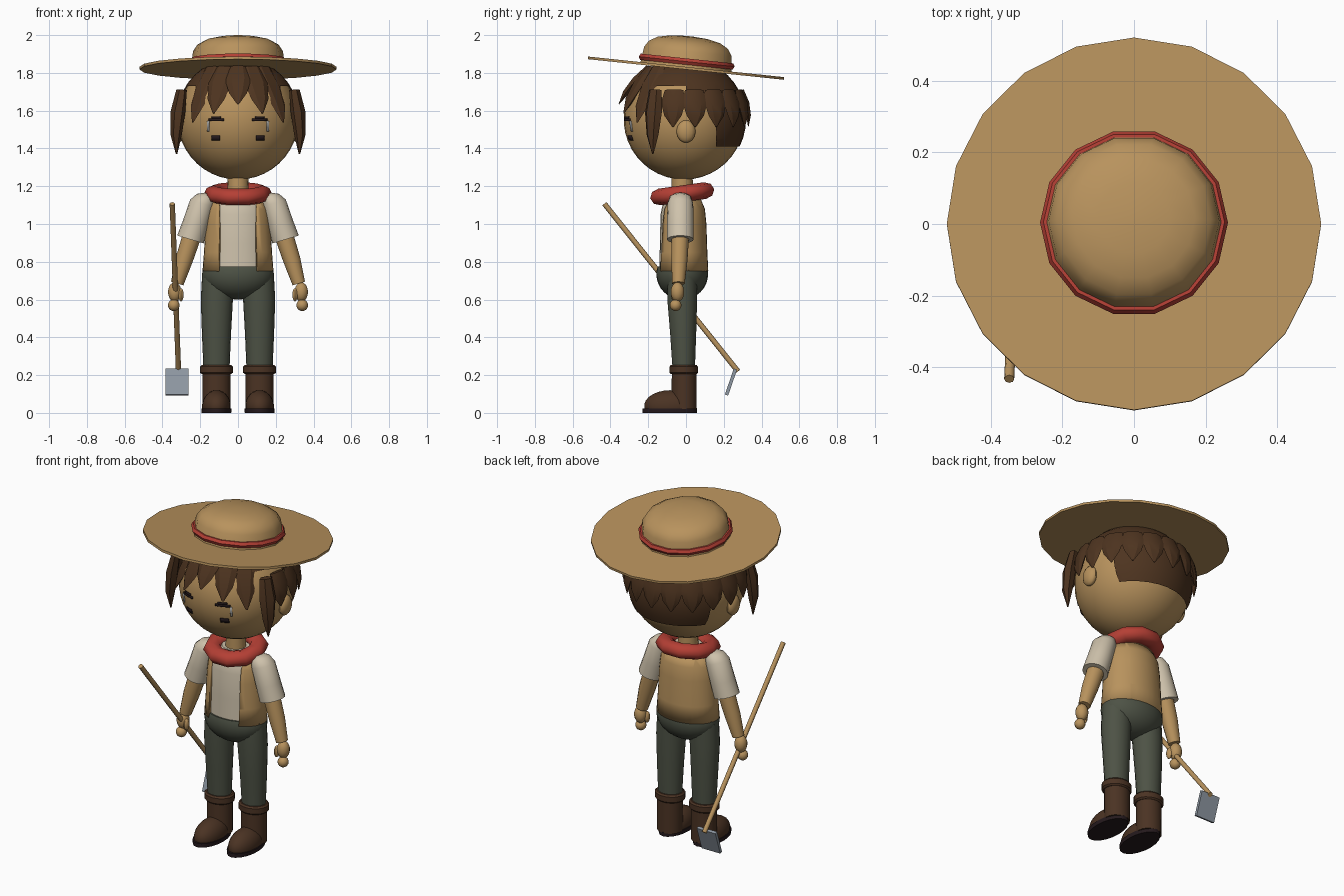
import bpy, bmesh, math
from mathutils import Vector, Matrix

if "Cube" in bpy.data.objects:
    bpy.data.objects.remove(bpy.data.objects["Cube"], do_unlink=True)


def material(name, *rgb):
    m = bpy.data.materials.new(name)
    m.use_nodes = True
    m.diffuse_color = (*rgb, 1)
    m.node_tree.nodes["Principled BSDF"].inputs["Base Color"].default_value = (*rgb, 1)
    return m


TAN = material("tan", .48, .29, .11)
HAIR = material("dark_brown", .075, .034, .014)
RED = material("red", .46, .05, .035)
CREAM = material("cream", .62, .54, .41)
GREEN = material("grey_green", .075, .085, .06)
BOOT = material("boot_brown", .07, .033, .017)
SOLE = material("sole_dark", .018, .01, .012)
STEEL = material("steel", .27, .31, .36)
WHITE = material("eye_white", .8, .8, .78)

X, Y, Z = Vector((1, 0, 0)), Vector((0, 1, 0)), Vector((0, 0, 1))


def finish(bm, name, mat, angle=40, matrix=None):
    bmesh.ops.recalc_face_normals(bm, faces=bm.faces)
    me = bpy.data.meshes.new(name)
    bm.to_mesh(me)
    bm.free()
    ob = bpy.data.objects.new(name, me)
    bpy.context.collection.objects.link(ob)
    me.materials.append(mat)
    if matrix:
        me.transform(matrix)
    if angle:
        bpy.ops.object.select_all(action='DESELECT')
        ob.select_set(True)
        bpy.context.view_layer.objects.active = ob
        bpy.ops.object.shade_smooth_by_angle(angle=math.radians(angle))
    return ob


def loft(bm, sections, u=X, v=Y, sides=16):
    """Sections are (centre, half size along u, half size along v)."""
    rings = []
    for c, a, b in sections:
        c = Vector(c)
        rings.append([bm.verts.new(c + u * a * math.cos(t) + v * b * math.sin(t))
                      for t in (math.tau * i / sides for i in range(sides))])
    for r, q in zip(rings, rings[1:]):
        for i in range(sides):
            j = (i + 1) % sides
            bm.faces.new((r[i], r[j], q[j], q[i]))
    bm.faces.new(rings[0])
    bm.faces.new(rings[-1])


def solid(name, mat, sections, sides=16, angle=40, u=X, v=Y, matrix=None):
    bm = bmesh.new()
    loft(bm, sections, u, v, sides)
    return finish(bm, name, mat, angle, matrix)


def ball(name, mat, centre, size, seg=20, cut=None, below=True):
    bm = bmesh.new()
    m = Matrix.Translation(centre) @ Matrix.Diagonal((*size, 1))
    bmesh.ops.create_uvsphere(bm, u_segments=seg, v_segments=seg * 2 // 3, radius=1, matrix=m)
    if cut is not None:
        bmesh.ops.bisect_plane(bm, geom=bm.verts[:] + bm.edges[:] + bm.faces[:], plane_co=(0, 0, cut),
                               plane_no=Z, clear_inner=below, clear_outer=not below)
        bmesh.ops.holes_fill(bm, edges=[e for e in bm.edges if e.is_boundary])
    return finish(bm, name, mat)


def ring(name, mat, major, minor, seg, sides, matrix, flat=1.0):
    bm = bmesh.new()
    g = [[bm.verts.new(((major + minor * math.cos(b)) * math.cos(a),
                        (major + minor * math.cos(b)) * math.sin(a), minor * flat * math.sin(b)))
          for b in (math.tau * j / sides for j in range(sides))]
         for a in (math.tau * i / seg for i in range(seg))]
    for i in range(seg):
        for j in range(sides):
            i2, j2 = (i + 1) % seg, (j + 1) % sides
            bm.faces.new((g[i][j], g[i2][j], g[i2][j2], g[i][j2]))
    return finish(bm, name, mat, 50, matrix)


# Head, neck
HEAD, R = Vector((0, -.01, 1.555)), .32
ball("head", TAN, HEAD, (R, R, R), 32)
solid("neck", TAN, [((0, -.02, 1.12), .058, .058), ((0, -.02, 1.27), .055, .055)])

# Hair cap: crown of the head plus a panel down the back
bm = bmesh.new()
bmesh.ops.create_uvsphere(bm, u_segments=32, v_segments=20, radius=R + .008, matrix=Matrix.Translation(HEAD))
for co, no in (((0, 0, 1.73), Z), ((0, 0, 1.69), Z), ((0, 0, 1.41), Z), ((0, 0, 0), Y), ((0, .16, 0), Y)):
    bmesh.ops.bisect_plane(bm, geom=bm.verts[:] + bm.edges[:] + bm.faces[:], plane_co=co, plane_no=no)
bare = []
for f in bm.faces:
    c = f.calc_center_median()
    if not (c.z > 1.73 or (c.y > 0 and c.z > 1.69) or (c.y > .16 and c.z > 1.41)):
        bare.append(f)
bmesh.ops.delete(bm, geom=bare, context='FACES')
finish(bm, "hair_cap", HAIR)


# Hair locks: tapered petals, angle measured from the front
def lock(bm, deg, r0, z0, r1, z1, width, thick):
    a = math.radians(deg)
    out = Vector((math.sin(a), -math.cos(a), 0))
    side = Vector((math.cos(a), math.sin(a), 0))
    top, tip = HEAD + out * r0, HEAD + out * r1
    top.z, tip.z = z0, z1
    d = (tip - top).normalized()
    n = side.cross(d)
    shape = ((0, .75, .7, 0), (.35, 1, 1, .012), (.7, .7, .8, .012), (1, .08, .1, 0))
    loft(bm, [(top.lerp(tip, t) + out * bulge, width * w, thick * k) for t, w, k, bulge in shape], side, n, 6)


bm = bmesh.new()
for deg in (-44, -22, 0, 22, 44):
    lock(bm, deg, .19, 1.83, .345, 1.635 - abs(deg) * .0022, .068, .022)
finish(bm, "fringe", HAIR, 25)
bm = bmesh.new()
for deg in (-63, 63):
    lock(bm, deg, .335, 1.71, .365, 1.37, .05, .036)
finish(bm, "side_locks", HAIR, 25)
bm = bmesh.new()
for i in range(11):
    lock(bm, 80 + 20 * i, .305, 1.71, .34, 1.515, .066, .018)
finish(bm, "back_locks", HAIR, 25)


# Face details: thin plates that follow the head
def plate(name, mat, x0, x1, z0, z1, n=4):
    bm = bmesh.new()
    g = []
    for i in range(n + 1):
        x = x0 + (x1 - x0) * i / n
        col = []
        for j in range(3):
            z = z0 + (z1 - z0) * j / 2
            y = HEAD.y - math.sqrt((R + .005) ** 2 - x * x - (z - HEAD.z) ** 2)
            col.append(bm.verts.new((x, y, z)))
        g.append(col)
    for p, q in zip(g, g[1:]):
        for j in range(2):
            bm.faces.new((p[j], q[j], q[j + 1], p[j + 1]))
    ob = finish(bm, name, mat)
    mod = ob.modifiers.new("thickness", 'SOLIDIFY')
    mod.thickness = .006
    mod.offset = 0


for s, n in ((1, "left"), (-1, "right")):
    plate(n + "_upper_lash", SOLE, s * .075, s * .155, 1.545, 1.558)
    plate(n + "_upper_lid", SOLE, s * .09, s * .14, 1.558, 1.57)
    plate(n + "_lower_iris", SOLE, s * .095, s * .14, 1.442, 1.468)
    plate(n + "_eye_white", WHITE, s * .153, s * .163, 1.49, 1.545)
    ball(n + "_ear", TAN, (s * .315, 0, 1.49), (.03, .05, .06), 14)

# Hat, tilted up at the front
TILT = Matrix.Translation((0, 0, 1.825)) @ Matrix.Rotation(math.radians(-6), 4, 'X')
solid("hat_brim", TAN, [((0, 0, -.007), .522, .522), ((0, 0, .007), .522, .522)], 20, 30, matrix=TILT)
crown = ((0, .25), (.09, .238), (.125, .215), (.15, .17), (.165, .1), (.17, .02))
solid("hat_crown", TAN, [((0, 0, z), r, r) for z, r in crown], 14, 50, matrix=TILT)
ring("hat_band", RED, .243, .019, 14, 6, TILT @ Matrix.Translation((0, 0, .035)), 1.0)

# Shirt body and open vest
body = ((.74, .175, .122), (.9, .165, .118), (1.05, .158, .115), (1.12, .14, .1), (1.17, .08, .07))
solid("shirt", CREAM, [((0, -.02, z), a, b) for z, a, b in body], 24)
bm = bmesh.new()
vest = ((.75, .188, .138), (.85, .18, .133), (1, .172, .128), (1.08, .162, .12), (1.14, .13, .095))
loft(bm, [((0, -.02, z), a, b) for z, a, b in vest], sides=32)
for x in (-.1, .1):
    bmesh.ops.bisect_plane(bm, geom=bm.verts[:] + bm.edges[:] + bm.faces[:], plane_co=(x, 0, 0), plane_no=X)
opening = [f for f in bm.faces if abs(f.normal.z) > .95 or
           (f.calc_center_median().y < -.02 and abs(f.calc_center_median().x) < .1)]
bmesh.ops.delete(bm, geom=opening, context='FACES')
ob = finish(bm, "vest", TAN)
mod = ob.modifiers.new("thickness", 'SOLIDIFY')
mod.thickness = .012
mod.offset = -1

# Neck scarf
ring("scarf", RED, .128, .052, 10, 8,
     Matrix.Translation((0, -.02, 1.16)) @ Matrix.Rotation(math.radians(8), 4, 'X'), .85)

# Hips
ball("hips", GREEN, (0, -.02, .735), (.19, .137, .135), 24, .775, False)

for s, n in ((1, "left"), (-1, "right")):
    # Arms
    axis = Vector((s * .06, 0, -.2)).normalized()
    u = axis.cross(Y).normalized()
    solid(n + "_sleeve", CREAM, [((s * .16, -.03, 1.16), .02, .03), ((s * .17, -.03, 1.145), .05, .055),
                                 ((s * .19, -.03, 1.11), .066, .068), ((s * .225, -.03, 1), .069, .071),
                                 ((s * .252, -.03, .918), .073, .071)], 16, 40, u, Y)
    solid(n + "_forearm", TAN, [((s * .24, -.03, .95), .05, .048), ((s * .285, -.035, .81), .046, .044),
                                ((s * .322, -.04, .685), .034, .034)], 14, 40, u, Y)
    ball(n + "_palm", TAN, (s * .335, -.045, .64), (.036, .036, .052), 14)
    ball(n + "_fingers", TAN, (s * .34, -.055, .57), (.031, .031, .031), 12)
    ball(n + "_thumb", TAN, (s * .302, -.06, .625), (.015, .02, .035), 10)
    # Legs and boots
    solid(n + "_leg", GREEN, [((s * .105, -.02, .73), .085, .08), ((s * .112, -.02, .6), .085, .08),
                              ((s * .114, -.015, .42), .077, .07), ((s * .114, -.012, .23), .069, .06)], 18)
    solid(n + "_boot_shaft", BOOT, [((s * .114, -.01, .02), .073, .068), ((s * .114, -.01, .23), .074, .066)], 18)
    solid(n + "_boot_cuff", BOOT, [((s * .114, -.012, z), r, r * .88)
                                   for z, r in ((.205, .078), (.213, .087), (.245, .087), (.254, .078))], 18)
    ball(n + "_boot_foot", BOOT, (s * .114, -.085, .035), (.076, .137, .085), 20, .015)
    solid(n + "_sole", SOLE, [((s * .114, -.086, 0), .078, .145), ((s * .114, -.086, .024), .08, .145)], 20)

# Hoe
top, end = Vector((-.348, -.432, 1.107)), Vector((-.315, .275, .22))
d = (end - top).normalized()
u = d.cross(X).normalized()
solid("hoe_handle", TAN, [(top, .014, .014), (end, .014, .014)], 8, 50, u, d.cross(u))
bm = bmesh.new()
bmesh.ops.create_cube(bm, size=1, matrix=Matrix.Translation((-.323, .238, .163))
                      @ Matrix.Rotation(math.radians(-19), 4, 'X') @ Matrix.Diagonal((.124, .018, .146, 1)))
finish(bm, "hoe_blade", STEEL, None)
